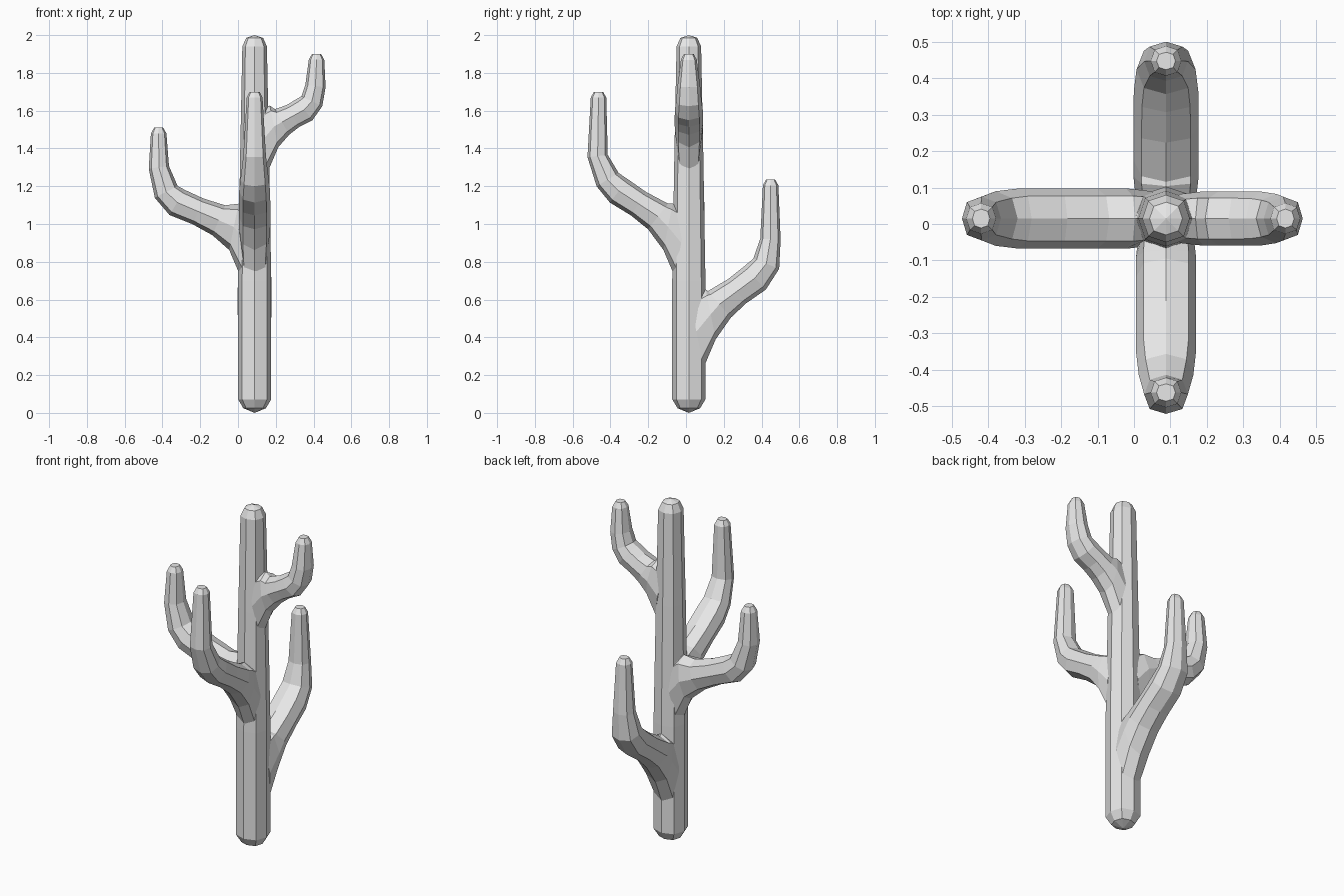
import bpy, bmesh, math
from mathutils import Vector

if "Cube" in bpy.data.objects:
    bpy.data.objects.remove(bpy.data.objects["Cube"])

AXIS = Vector((0.088, 0.015, 0))      # trunk centre line
UP = Vector((0, 0, 1))

mat = bpy.data.materials.new("plain grey")
mat.diffuse_color = (0.8, 0.8, 0.8, 1)
mat.use_nodes = True
mat.node_tree.nodes["Principled BSDF"].inputs["Base Color"].default_value = mat.diffuse_color


def skin(name, rings, ends=None):
    """Closed flat-shaded eight-sided tube through (centre, axis_a, axis_b) rings."""
    bm = bmesh.new()
    loops = []
    for c, a, b in rings:
        loop = []
        for i in range(8):
            t = i * math.pi / 4
            k = 1.06 if i % 2 else 1      # diagonals slightly squarer
            loop.append(bm.verts.new(c + (a * math.cos(t) + b * math.sin(t)) * k))
        loops.append(loop)
    for r, s in zip(loops, loops[1:]):
        for i in range(8):
            bm.faces.new((r[i - 1], r[i], s[i], s[i - 1]))
    for k in (0, -1):
        loop = loops[k]
        if ends:
            tip = bm.verts.new(ends[k])
            for i in range(8):
                bm.faces.new((loop[i - 1], loop[i], tip))
        else:
            bm.faces.new(loop)
    bmesh.ops.recalc_face_normals(bm, faces=bm.faces)
    mesh = bpy.data.meshes.new(name)
    bm.to_mesh(mesh)
    bm.free()
    mesh.materials.append(mat)
    obj = bpy.data.objects.new(name, mesh)
    bpy.context.collection.objects.link(obj)
    return obj


# Half thickness and half width of every arm, from flared root to rounded tip
GIRTH = [(0.18, 0.075), (0.125, 0.083), (0.086, 0.083), (0.074, 0.083), (0.078, 0.082),
         (0.068, 0.075), (0.054, 0.06), (0.041, 0.042), (0.024, 0.026)]


def arm(name, out, root, scale, points):
    """Arm growing along 'out' from height 'root'; points are (distance, height)."""
    out = Vector(out)
    side = UP.cross(out)
    p = [Vector(q) for q in points]
    start = Vector((0.04, root))
    tip = p[-1]
    path = [start, start + Vector((0.07, 0.085)) * scale, p[0], (p[0] + p[1]) / 2,
            *p[1:-1], tip - Vector((0, 0.03)), tip]
    rings = []
    for i, (c, (h, w)) in enumerate(zip(path, GIRTH)):
        if i < 2:                         # root flares up and down the trunk
            d = Vector((1, 0.2))
        else:
            d = path[min(i + 1, len(path) - 1)] - path[i - 1]
        d = d.normalized()
        s = scale if i < 6 else 1
        rings.append((AXIS + out * c.x + UP * c.y,
                      (out * d.y - UP * d.x) * h * s, side * w * s))
    return skin(name, rings)


# Trunk: (height, radius)
profile = [(0.025, 0.06), (0.072, 0.088), (0.7, 0.088), (1.4, 0.076), (1.94, 0.065), (1.985, 0.045)]
trunk = skin("cactus_trunk",
             [(AXIS + UP * z, Vector((r, 0, 0)), Vector((0, r, 0))) for z, r in profile],
             (AXIS, AXIS + UP * 2))

# Four curved arms
arms = [
    arm("left_arm", (-1, 0, 0), 0.9, 1,
        [(0.19, 1.02), (0.41, 1.114), (0.468, 1.17), (0.507, 1.30), (0.508, 1.51)]),
    arm("front_arm", (0, -1, 0), 0.9, 1,
        [(0.163, 1.04), (0.37, 1.175), (0.43, 1.235), (0.483, 1.36), (0.478, 1.70)]),
    arm("back_arm", (0, 1, 0), 0.43, 1.08,
        [(0.162, 0.575), (0.35, 0.714), (0.41, 0.79), (0.432, 0.92), (0.433, 1.235)]),
    arm("right_arm", (1, 0, 0), 1.44, 0.9,
        [(0.145, 1.54), (0.263, 1.605), (0.303, 1.65), (0.322, 1.73), (0.328, 1.90)]),
]

# Merge the arms into the trunk
bpy.context.view_layer.objects.active = trunk
for a in arms:
    mod = trunk.modifiers.new(a.name, 'BOOLEAN')
    mod.operation = 'UNION'
    mod.solver = 'EXACT'
    mod.object = a
    bpy.ops.object.modifier_apply(modifier=mod.name)
    bpy.data.objects.remove(a)
trunk.name = "cactus"
